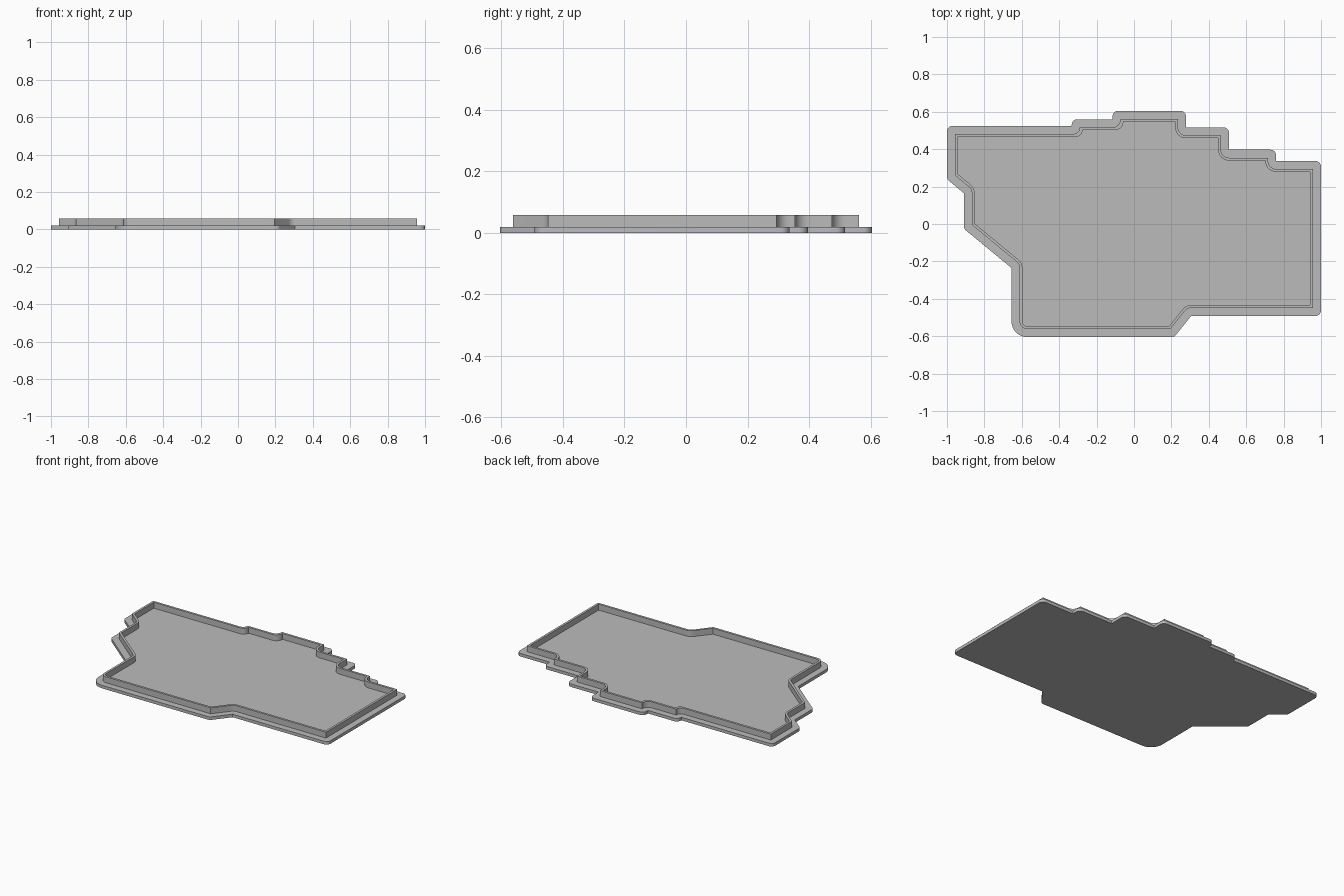
import bpy, bmesh, math
from mathutils import Vector

cube = bpy.data.objects.get("Cube")
if cube:
    bpy.data.objects.remove(cube, do_unlink=True)

PLATE_TOP, RIM_TOP = 0.02, 0.059
RIM_OUT, RIM_IN = 0.043, 0.058   # inset of the rim's two faces from the plate edge
SMALL, LARGE = 0.03, 0.085       # corner radii of the plate
ARC = 8                          # steps per rounded corner

# Plate corners, counter-clockwise seen from above
CORNERS = [(-0.655, -0.605), (0.215, -0.605), (0.305, -0.492), (1, -0.492),
           (1, 0.337), (0.76, 0.337), (0.76, 0.397), (0.508, 0.397),
           (0.508, 0.517), (0.278, 0.517), (0.278, 0.605), (-0.115, 0.605),
           (-0.115, 0.56), (-0.333, 0.56), (-0.333, 0.525), (-1, 0.525),
           (-1, 0.24), (-0.91, 0.165), (-0.91, -0.025), (-0.655, -0.235)]

grey = bpy.data.materials.new("Grey")
grey.use_nodes = True
grey.diffuse_color = (0.5, 0.5, 0.5, 1)
grey.node_tree.nodes["Principled BSDF"].inputs["Base Color"].default_value = (0.5, 0.5, 0.5, 1)


def outline(inset):
    """Plate outline moved inward, convex corners tighten and hollow ones widen."""
    pts = [Vector(c) for c in CORNERS]
    n = len(pts)
    dirs = [(pts[(i + 1) % n] - pts[i]).normalized() for i in range(n)]
    moved, radii, turns = [], [], []
    for i in range(n):
        a, b = dirs[i - 1], dirs[i]
        na, nb = Vector((-a.y, a.x)), Vector((-b.y, b.x))
        moved.append(pts[i] + (na + nb) * inset / (1 + na.dot(nb)))
        turn = math.atan2(a.cross(b), a.dot(b))
        turns.append(turn)
        radius = LARGE if i == 0 else SMALL
        radii.append(max(radius - inset, 0) if turn > 0 else inset)
    result = []
    for i in range(n):
        p, a, b, turn = moved[i], dirs[i - 1], dirs[i], turns[i]
        if radii[i] < 0.001:
            result.append(p)
            continue
        room = min((p - moved[i - 1]).length, (moved[(i + 1) % n] - p).length)
        half = math.tan(abs(turn) / 2)
        tangent = min(radii[i] * half, room * 0.97)
        radius = tangent / half
        start = p - a * tangent
        side = math.copysign(1, turn)
        centre = start + Vector((-a.y, a.x)) * side * radius
        arm = start - centre
        for k in range(ARC + 1):
            t = turn * k / ARC
            result.append(centre + Vector((arm.x * math.cos(t) - arm.y * math.sin(t),
                                           arm.x * math.sin(t) + arm.y * math.cos(t))))
    return result


def ring(bm, points, z):
    return [bm.verts.new((p.x, p.y, z)) for p in points]


def bridge(bm, low, high):
    for i in range(len(low)):
        bm.faces.new((low[i - 1], low[i], high[i], high[i - 1]))


def finish(name, bm):
    bmesh.ops.recalc_face_normals(bm, faces=bm.faces[:])
    mesh = bpy.data.meshes.new(name)
    bm.to_mesh(mesh)
    bm.free()
    mesh.materials.append(grey)
    obj = bpy.data.objects.new(name, mesh)
    bpy.context.collection.objects.link(obj)
    bpy.ops.object.select_all(action='DESELECT')
    obj.select_set(True)
    bpy.context.view_layer.objects.active = obj
    bpy.ops.object.shade_smooth_by_angle(angle=math.radians(30))


# Flat base plate
bm = bmesh.new()
edge = outline(0)
bottom, top = ring(bm, edge, 0), ring(bm, edge, PLATE_TOP)
bridge(bm, bottom, top)
bm.faces.new(bottom[::-1])
bm.faces.new(top)
finish("base_plate", bm)

# Thin raised rim, sunk slightly into the plate
bm = bmesh.new()
outer, inner = outline(RIM_OUT), outline(RIM_IN)
loops = [ring(bm, outer, PLATE_TOP - 0.005), ring(bm, outer, RIM_TOP),
         ring(bm, inner, RIM_TOP), ring(bm, inner, PLATE_TOP - 0.005)]
for i in range(len(loops)):
    bridge(bm, loops[i - 1], loops[i])
finish("raised_rim", bm)
